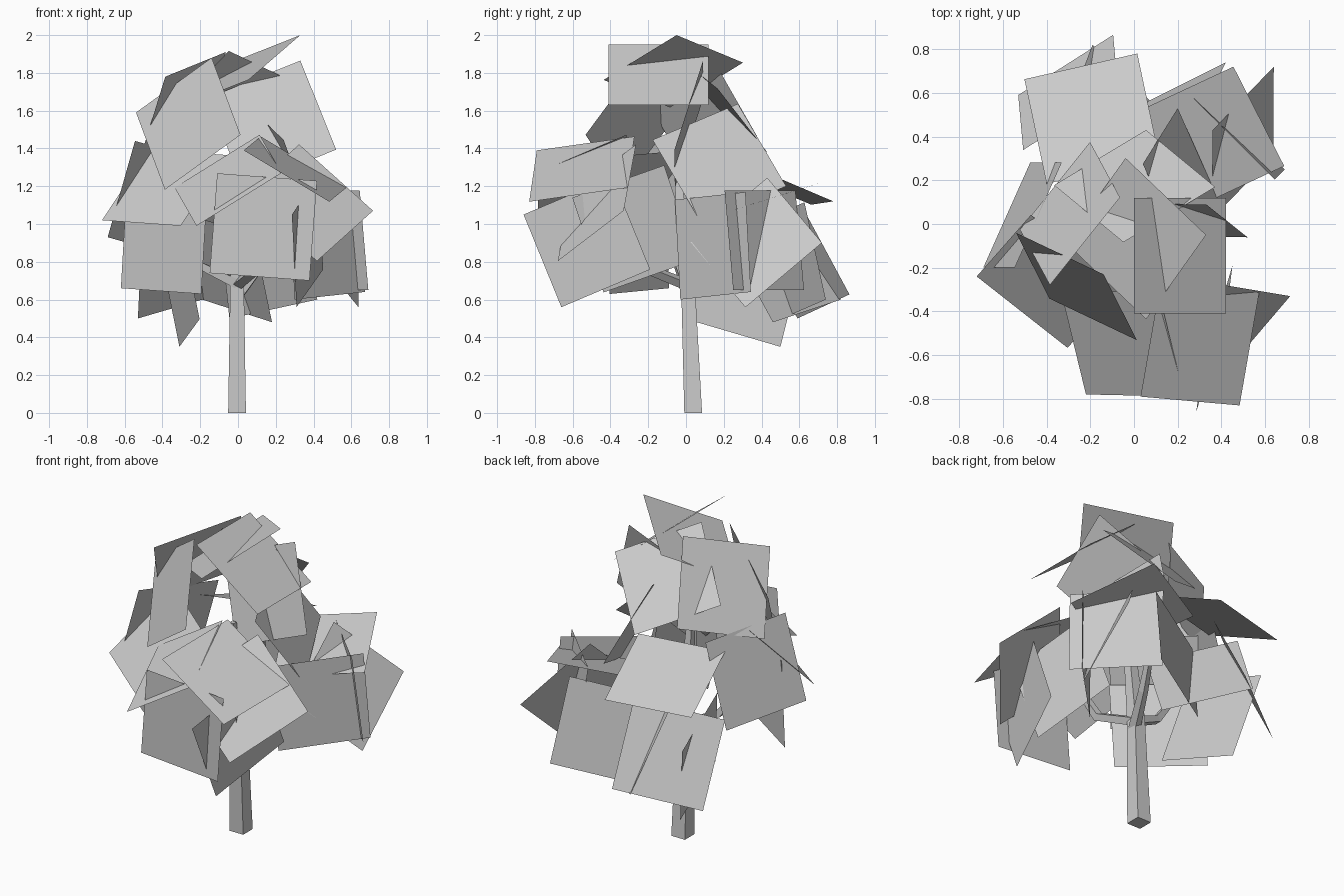
import bpy
from mathutils import Vector

SIZE = 0.53  # every leaf card is a square of this size


def make(name, verts, faces):
    me = bpy.data.meshes.new(name)
    me.from_pydata([tuple(v) for v in verts], [], faces)
    me.update()
    ob = bpy.data.objects.new(name, me)
    bpy.context.collection.objects.link(ob)
    return ob


def limb(name, path, radii):
    """Square tapered limb following a short path."""
    verts, faces = [], []
    pts = [Vector(p) for p in path]
    axis = (pts[-1] - pts[0]).normalized()
    side = axis.cross(Vector((0, 1, 0))).normalized()
    other = axis.cross(side)
    if abs(axis.z) > 0.95:
        side, other = Vector((1, 0, 0)), Vector((0, 1, 0))
    for p, r in zip(pts, radii):
        for sx, sy in ((-1, -1), (1, -1), (1, 1), (-1, 1)):
            verts.append(p + side * sx * r + other * sy * r)
    for k in range(len(pts) - 1):
        for i in range(4):
            j = (i + 1) % 4
            faces.append((4 * k + i, 4 * k + j, 4 * k + 4 + j, 4 * k + 4 + i))
    n = len(verts)
    faces += [(3, 2, 1, 0), (n - 4, n - 3, n - 2, n - 1)]
    make(name, verts, faces)


def foliage(name, cards):
    """Square leaf cards, each from a corner and two edge directions."""
    verts, faces = [], []
    for corner, a, b in cards:
        c, a, b = Vector(corner), Vector(a).normalized(), Vector(b)
        b = (b - a * b.dot(a)).normalized()
        a, b = a * SIZE, b * SIZE
        n = len(verts)
        verts += [c, c + a, c + a + b, c + b]
        faces.append((n, n + 1, n + 2, n + 3))
    make(name, verts, faces)


# Trunk and branches
limb("trunk", [(-.005, .038, 0), (-.005, .01, .7), (0, -.02, 1.0), (0, -.05, 1.33)],
     [.047, .036, .028, .015])
limb("branch_front", [(0, 0, .68), (.1, -.2, .76), (.2, -.36, 1.1)], [.025, .022, .012])
limb("branch_back", [(0, 0, .62), (.1, .2, .75), (.2, .4, .95)], [.025, .02, .012])
limb("branch_left", [(0, 0, .68), (-.2, -.04, .78), (-.4, -.08, 1.05)], [.025, .02, .012])

# Leaf cards of the crown
foliage("leaves_top", [
    ((0, -.41, 1.95), (0, .53, 0), (.42, 0, -.32)),
    ((.33, -.05, 2.0), (-.367, .35, -.145), (-.275, -.385, -.237)),
    ((-.54, -.04, 1.59), (.4, -.19, .29), (.15, -.30, -.41)),
    ((-.385, -.28, 1.78), (.32, .40, .13), (-.14, .25, -.445)),
    ((.33, .09, 1.865), (.195, -.155, -.485), (-.48, 0, -.2)),
    ((.055, .43, 1.38), (.34, -.28, .36), (-.41, -.25, .2)),
])

# Leaf cards at the front right
foliage("leaves_front", [
    ((-.15, -.74, .74), (.53, 0, -.04), (.04, 0, .53)),
    ((.03, -.79, 1.39), (.45, -.04, -.27), (.08, .52, .08)),
    ((.285, -.86, 1.05), (.025, .20, -.49), (.14, .47, .19)),
    ((-.22, -.78, .99), (.45, -.01, .28), (-.136, .476, .19)),
    ((.715, -.33, 1.07), (-.39, .065, .35), (-.25, -.35, -.30)),
    ((.22, .05, .81), (.12, -.48, -.17), (.05, -.17, .5)),
])

# Leaf cards at the left
foliage("leaves_left", [
    ((-.72, -.24, 1.02), (.42, -.33, -.03), (.25, .28, .375)),
    ((-.62, -.09, .66), (.42, -.31, -.03), (.03, -.01, .53)),
    ((-.69, -.20, .93), (.21, .47, -.06), (.13, -.03, .51)),
])

# Leaf cards at the back
foliage("leaves_back", [
    ((.015, .78, 1.12), (.1, -.47, .2), (-.495, -.13, -.01)),
    ((-.53, .59, .5), (.41, .26, .12), (.02, -.25, .46)),
    ((-.31, .5, .35), (.107, -.5, .147), (-.1, .12, .5)),
    ((.455, .72, 1.22), (.23, -.45, -.14), (-.46, -.2, -.06)),
    ((.36, .43, 1.245), (.28, .29, -.345), (0, -.4, -.34)),
    ((.69, .25, .65), (-.37, .37, 0), (-.05, -.04, .52)),
    ((.3, -.03, .6), (.37, .37, .04), (-.03, -.03, .53)),
    ((.18, .46, .48), (-.37, .36, .12), (-.09, -.25, .45)),
    ((.42, .74, .6), (-.46, -.23, -.1), (-.03, -.1, .52)),
    ((.2, .53, 1.2), (.2, -.45, -.19), (-.16, -.26, .44)),
])
